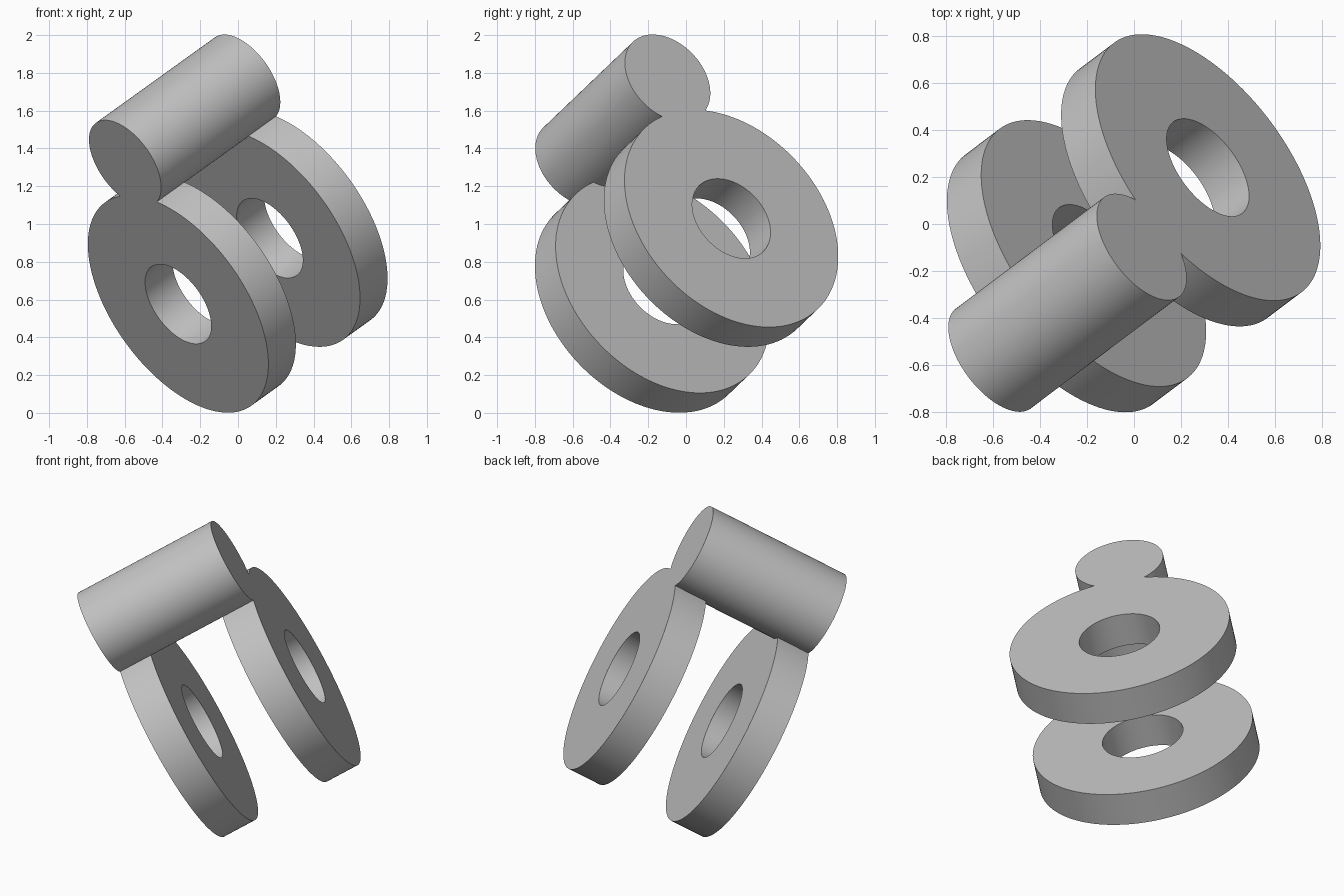
import bpy
import bmesh
from math import radians, tau
from mathutils import Matrix, Vector

cube = bpy.data.objects.get("Cube")
if cube:
    bpy.data.objects.remove(cube, do_unlink=True)

SEGMENTS = 128
LENGTH = 0.91        # overall length along the tilted axis
THICKNESS = 0.21
DISC_RADIUS = 0.663
HOLE_RADIUS = 0.243
BAR_RADIUS = 0.265
BAR_OFFSET = 0.864   # from the disc axis to the bar axis

# Tilted frame: local z runs along the shared axis, local x points to the bar
axis = Vector((0.693, 0.521, 0.498)).normalized()
side = Vector((-0.284, -0.34, 0.742))
side = (side - axis * side.dot(axis)).normalized()
frame = Matrix((side, axis.cross(side), axis)).transposed().to_4x4()
frame.translation = (-0.317, -0.234, 0.576)

grey = bpy.data.materials.new("plain grey")
grey.use_nodes = True
colour = (0.55, 0.55, 0.55, 1)
grey.diffuse_color = colour
grey.node_tree.nodes["Principled BSDF"].inputs["Base Color"].default_value = colour


def finish(name, bm, location):
    """Turn a bmesh into a shaded object placed in the tilted frame."""
    bmesh.ops.recalc_face_normals(bm, faces=bm.faces)
    mesh = bpy.data.meshes.new(name)
    bm.to_mesh(mesh)
    bm.free()
    mesh.materials.append(grey)
    obj = bpy.data.objects.new(name, mesh)
    bpy.context.collection.objects.link(obj)
    obj.matrix_world = frame @ Matrix.Translation(location)
    bpy.ops.object.select_all(action="DESELECT")
    obj.select_set(True)
    bpy.context.view_layer.objects.active = obj
    bpy.ops.object.shade_smooth_by_angle(angle=radians(30))


def ring(name, start):
    """Disc with a round through hole, turned from a rectangular section."""
    bm = bmesh.new()
    section = [(HOLE_RADIUS, 0), (DISC_RADIUS, 0),
               (DISC_RADIUS, THICKNESS), (HOLE_RADIUS, THICKNESS)]
    verts = [bm.verts.new((r, 0, z)) for r, z in section]
    edges = [bm.edges.new((verts[i - 1], verts[i])) for i in range(len(verts))]
    bmesh.ops.spin(bm, geom=verts + edges, cent=(0, 0, 0), axis=(0, 0, 1),
                   angle=tau, steps=SEGMENTS, use_merge=True)
    bmesh.ops.remove_doubles(bm, verts=bm.verts, dist=0.0001)
    finish(name, bm, (0, 0, start))


def bar(name):
    """Solid round bar joining the rims, flush with the outer disc faces."""
    bm = bmesh.new()
    bmesh.ops.create_cone(bm, cap_ends=True, segments=SEGMENTS, depth=LENGTH,
                          radius1=BAR_RADIUS, radius2=BAR_RADIUS)
    finish(name, bm, (BAR_OFFSET, 0, LENGTH / 2))


ring("front_disc", 0)
ring("back_disc", LENGTH - THICKNESS)
bar("connecting_bar")
